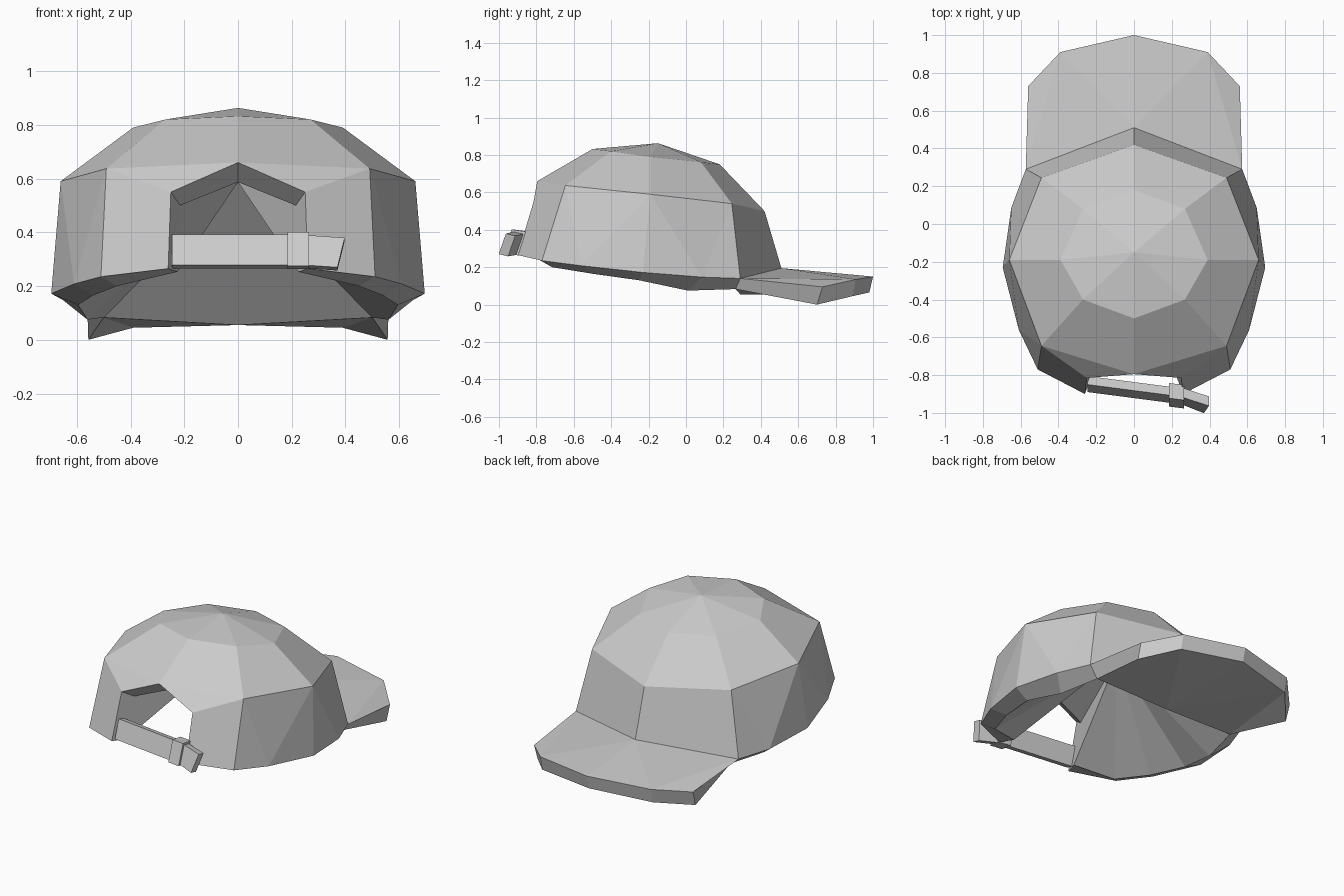
import bpy, bmesh
from mathutils import Vector

old = bpy.data.objects.get("Cube")
if old:
    bpy.data.objects.remove(old, do_unlink=True)

fabric = bpy.data.materials.new("plain grey fabric")
fabric.use_nodes = True
grey = (0.6, 0.6, 0.6, 1)
fabric.diffuse_color = grey
fabric.node_tree.nodes["Principled BSDF"].inputs["Base Color"].default_value = grey


def make_object(name, faces, mirrored=True):
    """Build a flat-shaded object from faces, mirrored across x when asked."""
    mesh_builder = bmesh.new()
    for side in ((1, -1) if mirrored else (1,)):
        for face in faces:
            corners = [mesh_builder.verts.new((p[0] * side, p[1], p[2])) for p in face]
            mesh_builder.faces.new(corners)
    bmesh.ops.remove_doubles(mesh_builder, verts=mesh_builder.verts, dist=0.001)
    bmesh.ops.recalc_face_normals(mesh_builder, faces=mesh_builder.faces)
    mesh = bpy.data.meshes.new(name)
    mesh_builder.to_mesh(mesh)
    mesh_builder.free()
    mesh.materials.append(fabric)
    result = bpy.data.objects.new(name, mesh)
    bpy.context.collection.objects.link(result)
    return result


def bridge(first, second):
    """Quads joining two point rows of equal length."""
    return [[first[i], first[i + 1], second[i + 1], second[i]]
            for i in range(len(first) - 1)]


def fan(centre, row):
    """Triangles from one point to a row of points."""
    return [[centre, row[i], row[i + 1]] for i in range(len(row) - 1)]


def points(*coordinates):
    return [Vector(c) for c in coordinates]


# Crown: half rows running from the brim to the strap opening
apex = Vector((0, -0.15, 0.863))
upper_row = points((0, 0.18, 0.75), (0.27, 0.08, 0.762), (0.39, -0.19, 0.79),
                   (0.27, -0.4, 0.82), (0, -0.5, 0.832))
middle_row = points((0, 0.42, 0.5), (0.49, 0.245, 0.54), (0.66, -0.19, 0.59),
                    (0.49, -0.645, 0.637), (0, -0.795, 0.66))
rim = points((0, 0.51, 0.195), (0.573, 0.29, 0.14), (0.65, 0.085, 0.147),
             (0.695, -0.23, 0.172), (0.61, -0.56, 0.208), (0.51, -0.77, 0.235),
             (0.26, -0.9, 0.265))
inner_rim = points((0, 0.29, 0.055), (0.5, 0.265, 0.083), (0.56, 0.01, 0.075),
                   (0.595, -0.25, 0.13), (0.54, -0.5, 0.165), (0.45, -0.715, 0.2),
                   (0.226, -0.81, 0.253))
opening_edge = points((0.25, -0.815, 0.55)) + [middle_row[-1]]
opening_inside = points((0.215, -0.735, 0.5), (0, -0.71, 0.587))

front, front_corner, side, back_corner, back = middle_row
crown = fan(apex, upper_row) + bridge(upper_row, middle_row)
crown.append([front, front_corner, rim[1], rim[0]])
crown += fan(front_corner, [rim[1], rim[2], side])
crown += fan(side, [*rim[2:5], back_corner])
crown += fan(back_corner, [rim[4], rim[5]])
crown.append([back_corner, rim[5], rim[6], opening_edge[0]])
crown.append([back_corner, opening_edge[0], back])
crown += bridge(rim + opening_edge, inner_rim + opening_inside)

# Lining: a shallow faceted cone inside the crown
lining_peak = Vector((0, -0.15, 0.587))
crown += fan(lining_peak, inner_rim + opening_inside)
make_object("crown", crown)

# Brim: arched top and underside with a thick edge
brim_top = points((0, 1, 0.15), (0.39, 0.91, 0.135), (0.56, 0.73, 0.095)) + [rim[1]]
brim_bottom = points((0, 0.98, 0.065), (0.39, 0.89, 0.045),
                     (0.557, 0.7, 0)) + [inner_rim[1]]
brim = bridge(brim_top, brim_bottom)
for edge, seam in ((brim_top, rim), (brim_bottom, inner_rim)):
    brim += fan(seam[0], edge[:2] + [seam[1]])
    brim += fan(seam[1], edge[1:3])
brim.append([rim[0], rim[1], inner_rim[1], inner_rim[0]])
make_object("brim", brim)


# Strap pieces: leaning bands with a rectangular section
def band(name, start, end, thickness):
    """Each end is x at the top, x at the bottom, outer top y, top z, bottom z."""
    sections = []
    for top_x, bottom_x, y, top, bottom in (start, end):
        lean = (top - bottom) * 0.35
        inward = Vector((0, thickness, -0.012))
        outer = points((top_x, y, top), (bottom_x, y - lean, bottom))
        sections.append(outer + [outer[1] + inward, outer[0] + inward])
    first, second = sections
    faces = bridge(first + first[:1], second + second[:1]) + [first, second]
    make_object(name, faces, mirrored=False)


band("strap", (-0.245, -0.245, -0.85, 0.392, 0.278),
     (0.2, 0.2, -0.908, 0.392, 0.278), 0.045)
band("strap_buckle", (0.185, 0.185, -0.922, 0.402, 0.275),
     (0.265, 0.265, -0.932, 0.402, 0.275), 0.08)
band("strap_tail", (0.25, 0.25, -0.915, 0.39, 0.278),
     (0.397, 0.37, -0.963, 0.38, 0.27), 0.05)
